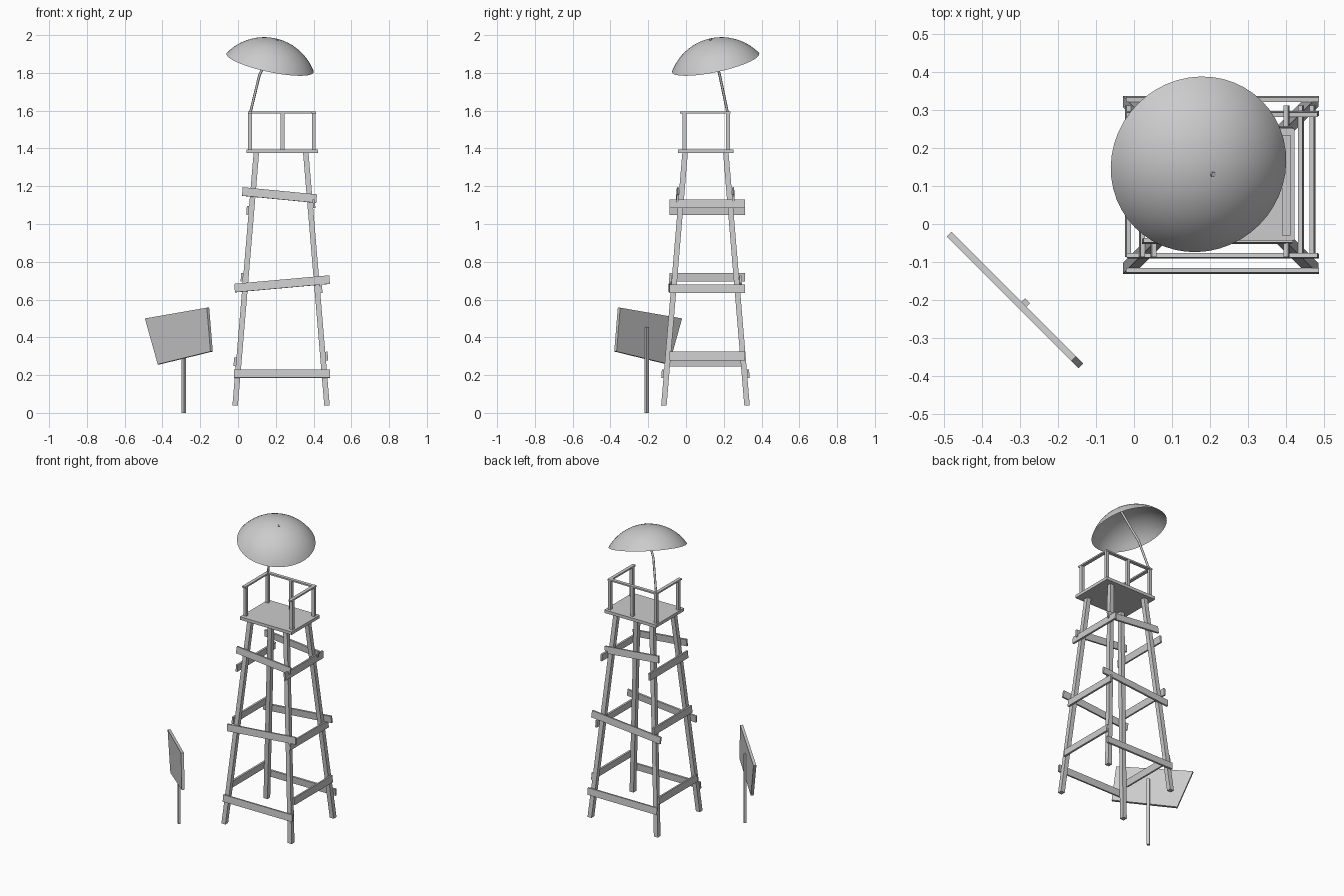
import bpy, bmesh, math
from mathutils import Vector, Matrix

if "Cube" in bpy.data.objects:
    bpy.data.objects.remove(bpy.data.objects["Cube"])

CX, CY = 0.228, 0.103          # tower axis
SLOPE = 0.112 / 1.336          # inward lean of the legs
LEAN = math.atan(SLOPE)


def finish(name, bm):
    bmesh.ops.recalc_face_normals(bm, faces=bm.faces)
    me = bpy.data.meshes.new(name)
    bm.to_mesh(me)
    bm.free()
    ob = bpy.data.objects.new(name, me)
    bpy.context.collection.objects.link(ob)
    return ob


def box(name, center, size, rot=(0, 0, 0)):
    bm = bmesh.new()
    bmesh.ops.create_cube(bm, size=1)
    bmesh.ops.scale(bm, vec=size, verts=bm.verts)
    ob = finish(name, bm)
    ob.location, ob.rotation_euler = center, rot
    return ob


def prism(name, base, offset):
    """Extrude a flat outline along an offset vector."""
    bm = bmesh.new()
    face = bm.faces.new([bm.verts.new(p) for p in base])
    out = bmesh.ops.extrude_face_region(bm, geom=[face], use_keep_orig=True)
    verts = [v for v in out["geom"] if isinstance(v, bmesh.types.BMVert)]
    bmesh.ops.translate(bm, vec=offset, verts=verts)
    return finish(name, bm)


def half(base, z):
    return base - SLOPE * (z - 0.04)


# Four leaning legs
for sx in (-1, 1):
    for sy in (-1, 1):
        x, y, h = CX + sx * 0.243, CY + sy * 0.22, 0.0145
        foot = [(x + a * h, y + b * h, 0.04) for a, b in ((-1, -1), (1, -1), (1, 1), (-1, 1))]
        prism("leg", foot, (-sx * 0.112, -sy * 0.112, 1.336))

# Front and back braces: centre x, height, length, tilt
for x, z, length, tilt in ((0.233, 0.208, 0.507, 0), (0.2335, 0.683, 0.505, 5.1), (0.2195, 1.153, 0.395, -5.5)):
    for s in (-1, 1):
        y = CY + s * (half(0.22, z) + 0.0205)
        box("cross_brace", (x, y, z), (length, 0.012, 0.045), (s * LEAN, -math.radians(tilt), 0))

# Side braces: side, height
for s, z in ((-1, 0.27), (1, 0.301), (-1, 0.718), (1, 0.657), (-1, 1.072), (1, 1.107)):
    x = CX + s * (half(0.243, z) + 0.0205)
    box("side_brace", (x, 0.1125, z), (0.012, 0.399, 0.046), (0, -s * LEAN, 0))

# Platform deck
box("platform", (0.234, 0.104, 1.385), (0.378, 0.295, 0.02))

# Railing on three sides, open at the front
XL, XR, YF, YB = 0.063, 0.401, -0.008, 0.222
for x, y in ((XL, YF), (XL, YB), (0.235, YB), (XR, YF), (XR, YB)):
    box("rail_post", (x, y, 1.49), (0.02, 0.02, 0.192))
for x in (XL, XR):
    box("side_rail", (x, 0.102, 1.59), (0.022, 0.265, 0.01))
box("back_rail", ((XL + XR) / 2, YB, 1.59), (XR - XL, 0.022, 0.0098))

# Umbrella canopy: thin spherical cap tilted to the front right
axis = Vector((0.205, -0.205, 0.957)).normalized()
rho, rim = 0.28, math.radians(57.5)
bm = bmesh.new()
profile = [bm.verts.new((rho * math.sin(rim * i / 12), 0, rho * math.cos(rim * i / 12))) for i in range(13)]
edges = [bm.edges.new(p) for p in zip(profile, profile[1:])]
bmesh.ops.spin(bm, geom=profile + edges, cent=(0, 0, 0), axis=(0, 0, 1), angle=math.tau, steps=48)
bmesh.ops.remove_doubles(bm, verts=bm.verts, dist=1e-4)
turn = Vector((0, 0, 1)).rotation_difference(axis).to_matrix().to_4x4()
bm.transform(Matrix.Translation((0.139, 0.188, 1.709)) @ turn)
for f in bm.faces:
    f.smooth = True
finish("umbrella_canopy", bm)

# Bent umbrella pole
curve = bpy.data.curves.new("umbrella_pole", "CURVE")
curve.dimensions = "3D"
curve.bevel_depth, curve.bevel_resolution = 0.007, 2
curve.use_fill_caps = True
spline = curve.splines.new("POLY")
path = [(0.063, 0.222, 1.58), (0.114, 0.178, 1.79), (0.135, 0.167, 1.83), (0.21, 0.13, 1.978)]
spline.points.add(len(path) - 1)
for pt, co in zip(spline.points, path):
    pt.co = (*co, 1)
bpy.context.collection.objects.link(bpy.data.objects.new("umbrella_pole", curve))

# Crooked sign board facing the front left, and its stake
outline = [(-0.493, 0.50), (-0.425, 0.257), (-0.146, 0.325), (-0.165, 0.557)]
prism("sign_board", [(x, -0.526 - x, z) for x, z in outline], (0.0125, 0.0125, 0))
box("sign_post", (-0.286, -0.2075, 0.2275), (0.018, 0.016, 0.455), (0, 0, -math.pi / 4))
